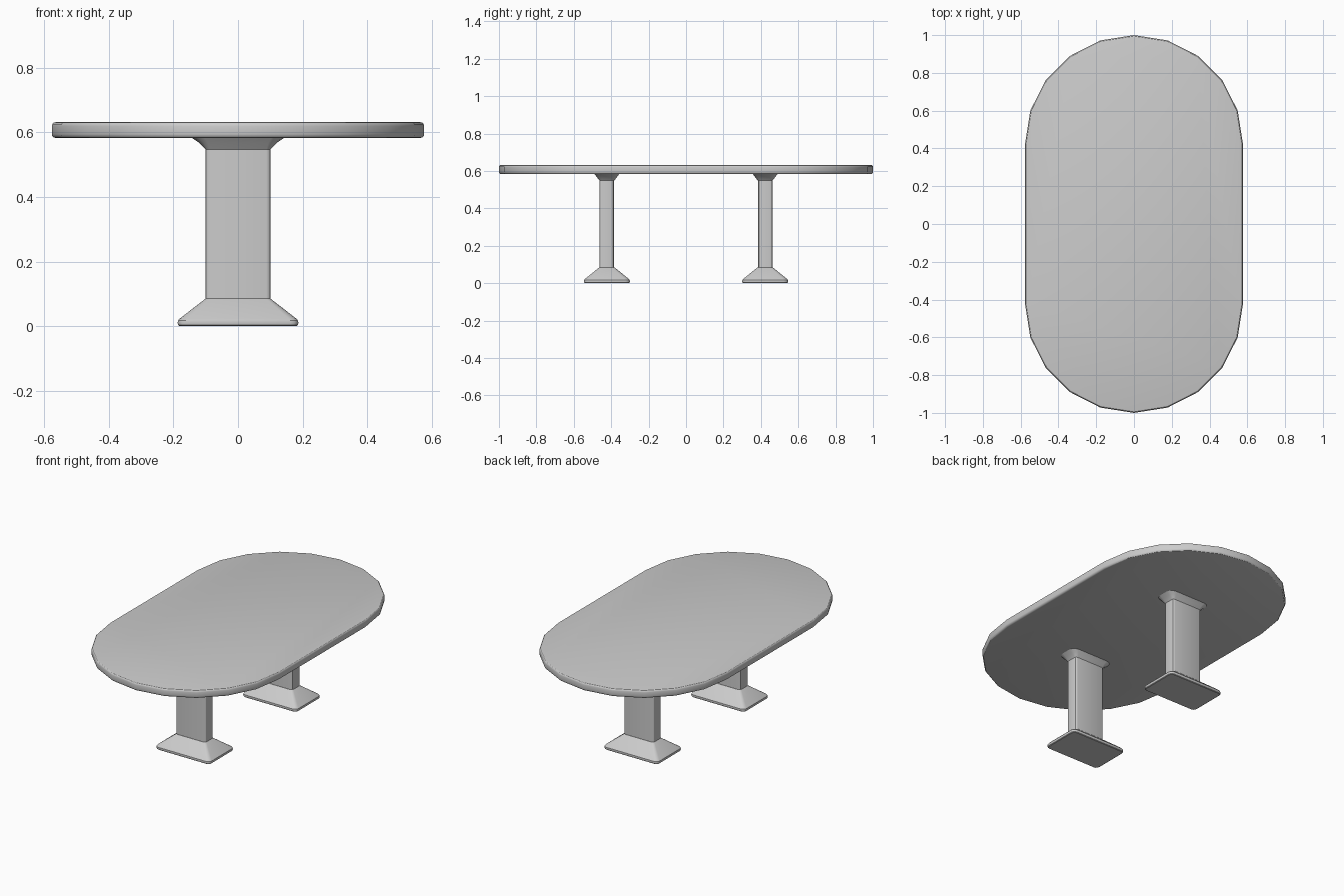
import bpy, bmesh
from math import sin, cos, pi

if "Cube" in bpy.data.objects:
    bpy.data.objects.remove(bpy.data.objects["Cube"])


def loft(name, rings):
    """Skin a stack of equal-length point loops and cap both ends."""
    bm = bmesh.new()
    loops = [[bm.verts.new(p) for p in ring] for ring in rings]
    n = len(loops[0])
    for a, b in zip(loops, loops[1:]):
        for i in range(n):
            j = (i + 1) % n
            bm.faces.new((a[i], a[j], b[j], b[i]))
    bm.faces.new(loops[0][::-1])
    bm.faces.new(loops[-1])
    bmesh.ops.recalc_face_normals(bm, faces=bm.faces)
    mesh = bpy.data.meshes.new(name)
    bm.to_mesh(mesh)
    bm.free()
    obj = bpy.data.objects.new(name, mesh)
    bpy.context.collection.objects.link(obj)
    bpy.context.view_layer.objects.active = obj
    bpy.ops.object.select_all(action='DESELECT')
    obj.select_set(True)
    bpy.ops.object.shade_smooth_by_angle(angle=pi / 6)
    return obj


def rounded_rect(hx, hy, r, z, cy=0.0, segs=3):
    """Rounded rectangle loop with half sizes hx, hy and corner radius r."""
    pts = []
    for k, (sx, sy) in enumerate([(1, 1), (-1, 1), (-1, -1), (1, -1)]):
        for s in range(segs + 1):
            a = (k + s / segs) * pi / 2
            pts.append((sx * (hx - r) + r * cos(a),
                        cy + sy * (hy - r) + r * sin(a), z))
    return pts


def racetrack(r, z, half_straight=0.423, segs=10):
    """Oval outline: two ten-sided half circles joined by straight sides."""
    return [(r * cos(k * pi + pi * s / segs),
             (1 - 2 * k) * half_straight + r * sin(k * pi + pi * s / segs), z)
            for k in (0, 1) for s in range(segs + 1)]


# Oval tabletop with a rounded rim
R, Z0, Z1, B = 0.577, 0.583, 0.632, 0.012
rim = [(R - B + B * sin(t * pi / 6), B - B * cos(t * pi / 6)) for t in range(4)]
loft("tabletop", [racetrack(r, Z0 + d) for r, d in rim] +
     [racetrack(r, Z1 - d) for r, d in reversed(rim)])

# Pedestal sections: half x, half y, corner radius, z
foot = [(0.181, 0.117, 0.019, 0.0), (0.185, 0.121, 0.023, 0.003),
        (0.187, 0.123, 0.025, 0.010), (0.186, 0.122, 0.025, 0.017),
        (0.181, 0.117, 0.023, 0.023), (0.101, 0.040, 0.013, 0.085)]
column = [(0.101, 0.039, 0.013, 0.084), (0.101, 0.039, 0.013, 0.550)]
collar = [(0.101, 0.039, 0.013, 0.548), (0.108, 0.045, 0.018, 0.556),
          (0.122, 0.055, 0.028, 0.569), (0.145, 0.067, 0.040, 0.585)]

# Two matching pedestals
for side, cy in (("front", -0.423), ("back", 0.423)):
    for part, sections in (("foot", foot), ("column", column), ("collar", collar)):
        loft(f"{side}_{part}",
             [rounded_rect(hx, hy, r, z, cy) for hx, hy, r, z in sections])
